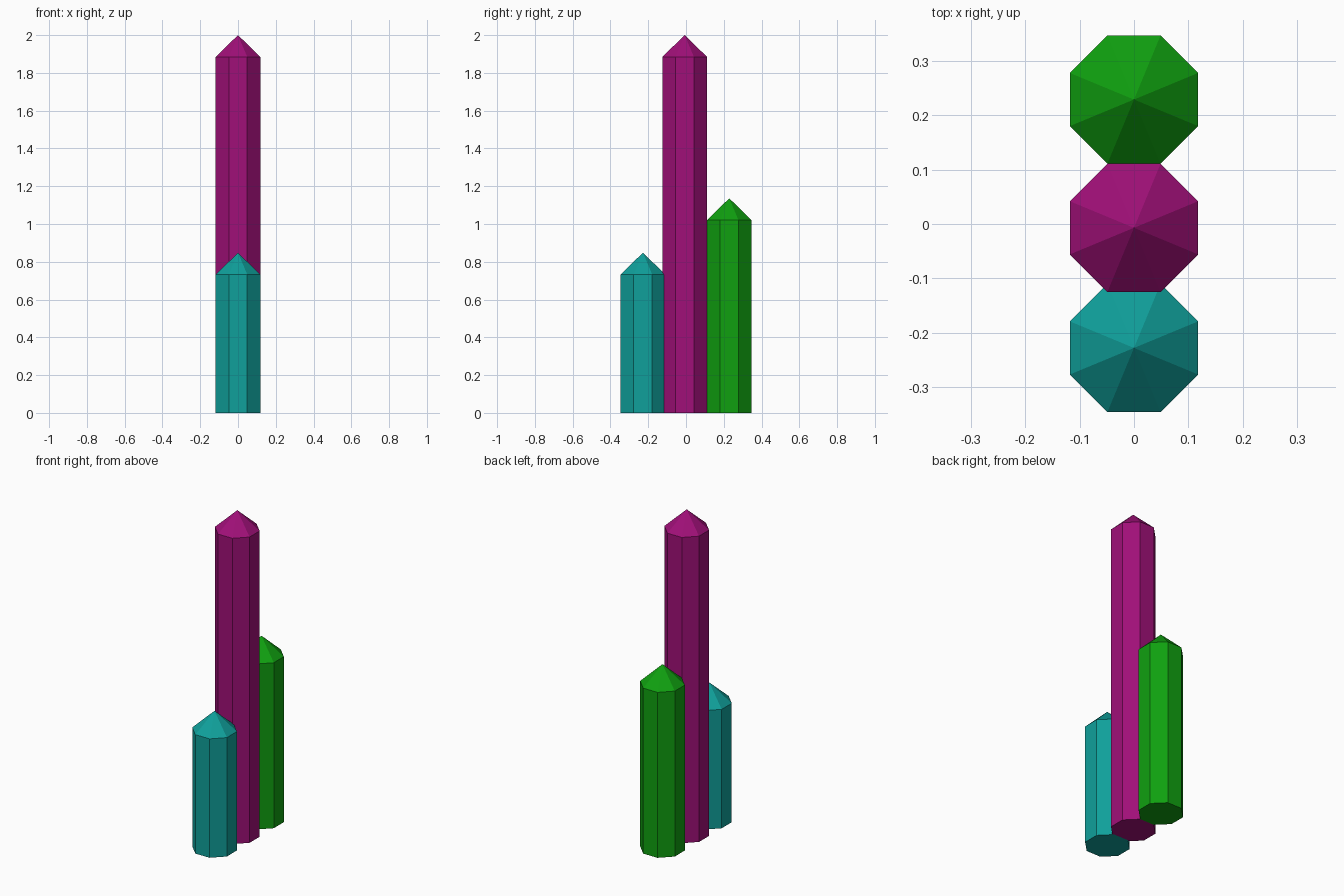
import bpy
import bmesh
import math

cube = bpy.data.objects.get("Cube")
if cube:
    bpy.data.objects.remove(cube, do_unlink=True)

SIDES = 8
APOTHEM = 0.118                                   # centre to flat side
RADIUS = APOTHEM / math.cos(math.pi / SIDES)      # centre to corner


def make_material(name, colour):
    mat = bpy.data.materials.new(name)
    mat.use_nodes = True
    mat.diffuse_color = (*colour, 1)
    bsdf = next(n for n in mat.node_tree.nodes if n.type == 'BSDF_PRINCIPLED')
    bsdf.inputs["Base Color"].default_value = (*colour, 1)
    bsdf.inputs["Roughness"].default_value = 0.6
    return mat


def make_column(name, y, shoulder, tip, mat):
    """Octagonal column with flat sides on the axes and a pointed cap."""
    bm = bmesh.new()
    rings = []
    for z in (0, shoulder):
        rings.append([bm.verts.new((RADIUS * math.cos(a), RADIUS * math.sin(a), z))
                      for a in (math.tau * (i + 0.5) / SIDES for i in range(SIDES))])
    bottom, top = rings
    apex = bm.verts.new((0, 0, tip))
    bm.faces.new(bottom[::-1])
    for i in range(SIDES):
        j = (i + 1) % SIDES
        bm.faces.new((bottom[i], bottom[j], top[j], top[i]))
        bm.faces.new((top[i], top[j], apex))
    mesh = bpy.data.meshes.new(name)
    bm.to_mesh(mesh)
    bm.free()
    mesh.materials.append(mat)
    obj = bpy.data.objects.new(name, mesh)
    obj.location.y = y
    bpy.context.collection.objects.link(obj)


# Three crystal columns in a row, front to back
make_column("front_crystal", -0.228, 0.733, 0.848,
            make_material("teal", (0.005, 0.352, 0.328)))
make_column("middle_crystal", -0.007, 1.885, 2.0,
            make_material("magenta", (0.352, 0.005, 0.188)))
make_column("back_crystal", 0.229, 1.02, 1.136,
            make_material("green", (0.005, 0.352, 0.005)))
